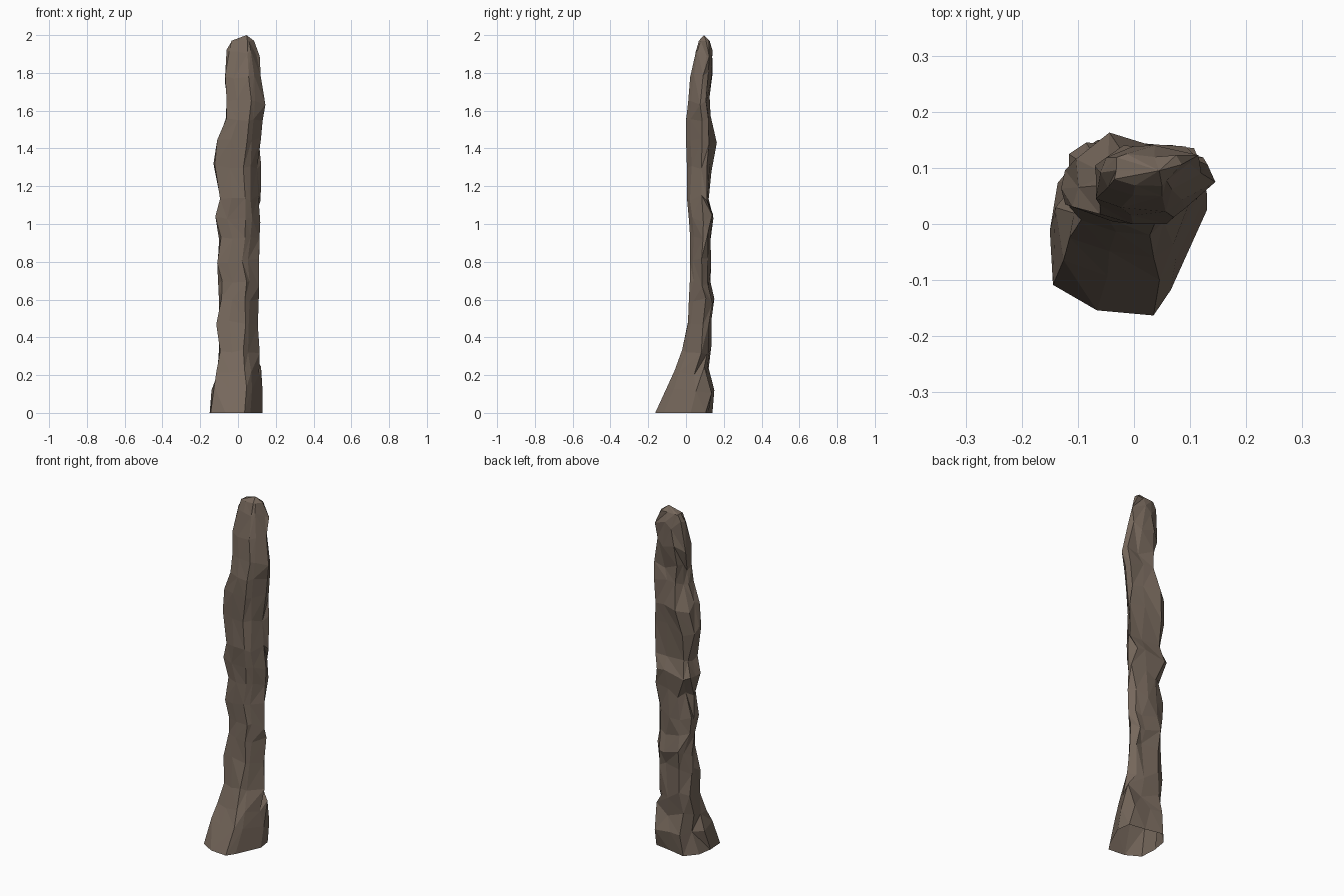
import bpy, bmesh, random
random.seed(4)

# Silhouette of the pillar: z, x left, x right, y front, y back
LEVELS = [
    (0.00, -0.15, 0.13, -0.163, 0.14), (0.13, -0.14, 0.13, -0.10, 0.15),
    (0.22, -0.115, 0.122, -0.06, 0.12), (0.33, -0.10, 0.115, -0.02, 0.135),
    (0.48, -0.115, 0.105, 0.01, 0.135), (0.60, -0.10, 0.11, 0.015, 0.15),
    (0.69, -0.105, 0.11, 0.02, 0.13), (0.80, -0.11, 0.112, 0.02, 0.132),
    (0.93, -0.10, 0.115, 0.022, 0.13), (1.03, -0.12, 0.118, 0.015, 0.145),
    (1.13, -0.095, 0.12, 0.005, 0.12), (1.30, -0.13, 0.122, 0.005, 0.135),
    (1.44, -0.11, 0.122, 0.00, 0.163), (1.55, -0.065, 0.13, 0.00, 0.13),
    (1.65, -0.06, 0.145, 0.012, 0.125), (1.78, -0.07, 0.12, 0.022, 0.14),
    (1.91, -0.06, 0.115, 0.05, 0.14), (1.97, -0.035, 0.085, 0.068, 0.125),
]
# Cross-section as fractions of the silhouette box: flat front, slanted right side
SECTION = [(0.02, 0.18), (0.30, 0.03), (0.66, 0.0), (0.77, 0.15), (1.0, 0.62),
           (0.96, 0.88), (0.62, 0.93), (0.25, 1.0), (0.05, 0.78), (0.0, 0.5)]


def normalise(vals):
    lo, hi = min(vals), max(vals)
    return [(v - lo) / (hi - lo) for v in vals]


bark = bpy.data.materials.new("grey_brown")
bark.diffuse_color = (0.18, 0.137, 0.106, 1)

bm = bmesh.new()
rings = []
for z, xl, xr, yf, yb in LEVELS:
    # the rear is craggy, the front is nearly smooth
    us, vs, dz = [], [], []
    for u, v in SECTION:
        a = 0.03 + 0.07 * v if z > 0 else 0
        us.append(u + random.uniform(-a, a))
        vs.append(v + random.uniform(-a, a))
        dz.append(random.uniform(-0.3, 0.3) * a if z < 1.95 else 0)
    us, vs = normalise(us), normalise(vs)
    rings.append([bm.verts.new((xl + u * (xr - xl), yf + v * (yb - yf), z + d))
                  for u, v, d in zip(us, vs, dz)])

# Faceted wall, open underneath
n = len(SECTION)
for lower, upper in zip(rings, rings[1:]):
    for i in range(n):
        j = (i + 1) % n
        a, b, c, d = lower[i], lower[j], upper[j], upper[i]
        tris = ((a, b, c), (a, c, d)) if random.random() < 0.5 else ((a, b, d), (b, c, d))
        for t in tris:
            bm.faces.new(t)

# Blunt peak
peak = bm.verts.new((0.045, 0.095, 2.0))
for i in range(n):
    bm.faces.new((rings[-1][i], rings[-1][(i + 1) % n], peak))

mesh = bpy.data.meshes.new("pillar")
bm.to_mesh(mesh)
bm.free()
mesh.materials.append(bark)
bpy.context.collection.objects.link(bpy.data.objects.new("pillar", mesh))
